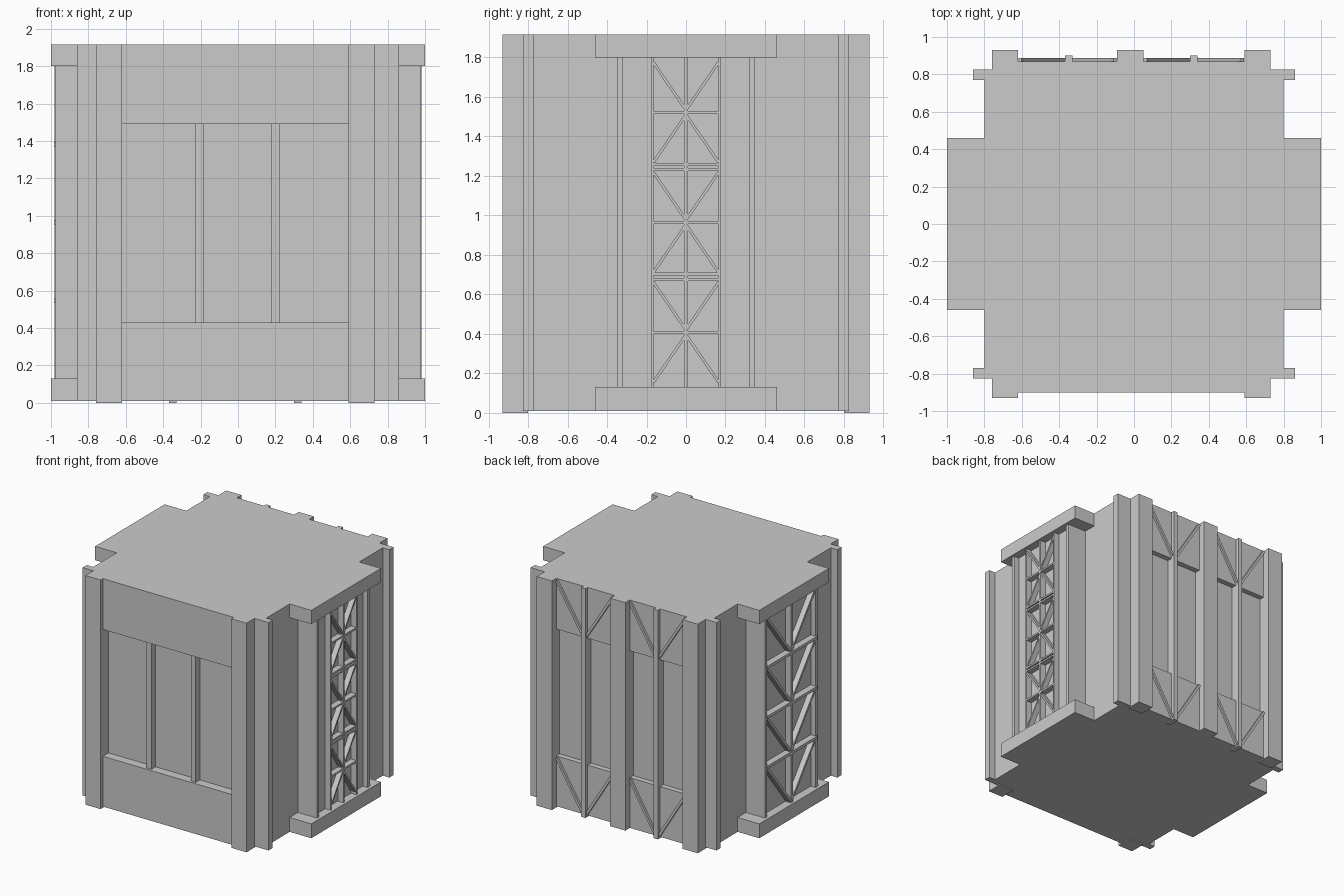
import bpy
from mathutils import Vector, Matrix

if "Cube" in bpy.data.objects:
    bpy.data.objects.remove(bpy.data.objects["Cube"])

Z0, Z1 = 0.01, 1.915


def add_mesh(name, verts, faces):
    me = bpy.data.meshes.new(name)
    me.from_pydata(verts, [], faces)
    me.update()
    ob = bpy.data.objects.new(name, me)
    bpy.context.collection.objects.link(ob)
    return ob


FACES = [(0, 1, 3, 2), (4, 6, 7, 5), (0, 4, 5, 1),
         (2, 3, 7, 6), (0, 2, 6, 4), (1, 5, 7, 3)]


def box(name, x0, x1, y0, y1, z0=Z0, z1=Z1):
    x0, x1 = sorted((x0, x1))
    y0, y1 = sorted((y0, y1))
    v = [(x, y, z) for x in (x0, x1) for y in (y0, y1) for z in (z0, z1)]
    return add_mesh(name, v, FACES)


def strut(name, a, b, out, width, depth):
    """Square bar from a to b; depth is measured along the wall normal."""
    a, b, out = Vector(a), Vector(b), Vector(out)
    along = b - a
    side = out.cross(along).normalized()
    rot = Matrix((along, side * width, out * depth)).transposed()
    mid = (a + b) / 2
    v = [mid + rot @ Vector((i, j, k))
         for i in (-.5, .5) for j in (-.5, .5) for k in (-.5, .5)]
    return add_mesh(name, v, FACES)


# Main block and corner posts
box("core", -0.80, 0.80, -0.82, 0.82)
for s in (-1, 1):
    box("corner_strip", -0.86, 0.86, s * 0.77, s * 0.825)
    for x in (-0.76, 0.59):
        box("corner_post", x, x + 0.14, s * 0.80, s * 0.93, 0.0)

# Front wall: upper and lower panels with mullions between
box("front_upper_panel", -0.62, 0.59, -0.90, -0.80, 1.49, Z1)
box("front_lower_panel", -0.62, 0.59, -0.90, -0.80, Z0, 0.43)
for x in (-0.23, 0.18):
    box("front_mullion", x, x + 0.045, -0.88, -0.80, 0.43, 1.49)

# Back wall: panels, posts and V bracing
box("back_upper_panel", -0.62, 0.59, 0.80, 0.87, 1.49, Z1)
box("back_lower_panel", -0.62, 0.59, 0.80, 0.87, Z0, 0.43)
box("back_middle_post", -0.09, 0.05, 0.80, 0.93)
for x0, x1 in ((-0.62, -0.09), (0.05, 0.59)):
    mid = -0.35 if x0 < 0 else 0.32
    box("back_thin_post", mid - 0.02, mid + 0.02, 0.80, 0.90, 0.0)
    for low, high in ((1.51, 1.90), (0.02, 0.42)):
        for edge, inner in ((x0 + 0.01, mid - 0.015), (x1 - 0.01, mid + 0.015)):
            strut("back_brace", (edge, 0.875, high), (inner, 0.875, low),
                  (0, 1, 0), 0.02, 0.025)

# Side bays: caps, inner panel and edge posts
for s in (-1, 1):
    box("side_top_cap", s * 0.78, s * 1.0, -0.46, 0.46, 1.80, Z1)
    box("side_bottom_cap", s * 0.78, s * 1.0, -0.46, 0.46, Z0, 0.13)
    box("side_panel", s * 0.78, s * 0.93, -0.34, 0.34, 0.13, 1.80)
    for t in (-1, 1):
        box("side_edge_post", s * 0.78, s * 0.975, t * 0.32, t * 0.35, 0.13, 1.80)

# Right truss: three crossed modules between narrow rails
for y in (-0.17, 0, 0.17):
    w = 0.009 if y == 0 else 0.006
    box("right_truss_rail", 0.92, 0.98, y - w, y + w, 0.13, 1.80)
step = 1.67 / 3
for i in range(3):
    base = 0.13 + i * step
    centre = base + step / 2
    bars = [centre - 0.008] + ([base - 0.018, base + 0.008] if i else [])
    for z in bars:
        box("right_truss_bar", 0.92, 0.98, -0.175, 0.175, z, z + 0.015)
    for t in (-1, 1):
        for d in (-1, 1):
            strut("right_truss_brace", (0.95, 0, centre + d * 0.012),
                  (0.95, t * 0.165, centre + d * (step / 2 - 0.025)),
                  (1, 0, 0), 0.014, 0.05)

# Left truss: four wide cells with V bracing
box("left_truss_rail", -0.98, -0.92, -0.015, 0.015, 0.13, 1.80)
step = 1.67 / 4
for i in range(4):
    base = 0.13 + i * step
    if i:
        box("left_truss_bar", -0.985, -0.92, -0.33, 0.33, base - 0.012, base + 0.012)
    for t in (-1, 1):
        strut("left_truss_brace", (-0.95, t * 0.01, base + 0.015),
              (-0.95, t * 0.315, base + step - 0.015), (-1, 0, 0), 0.02, 0.05)
